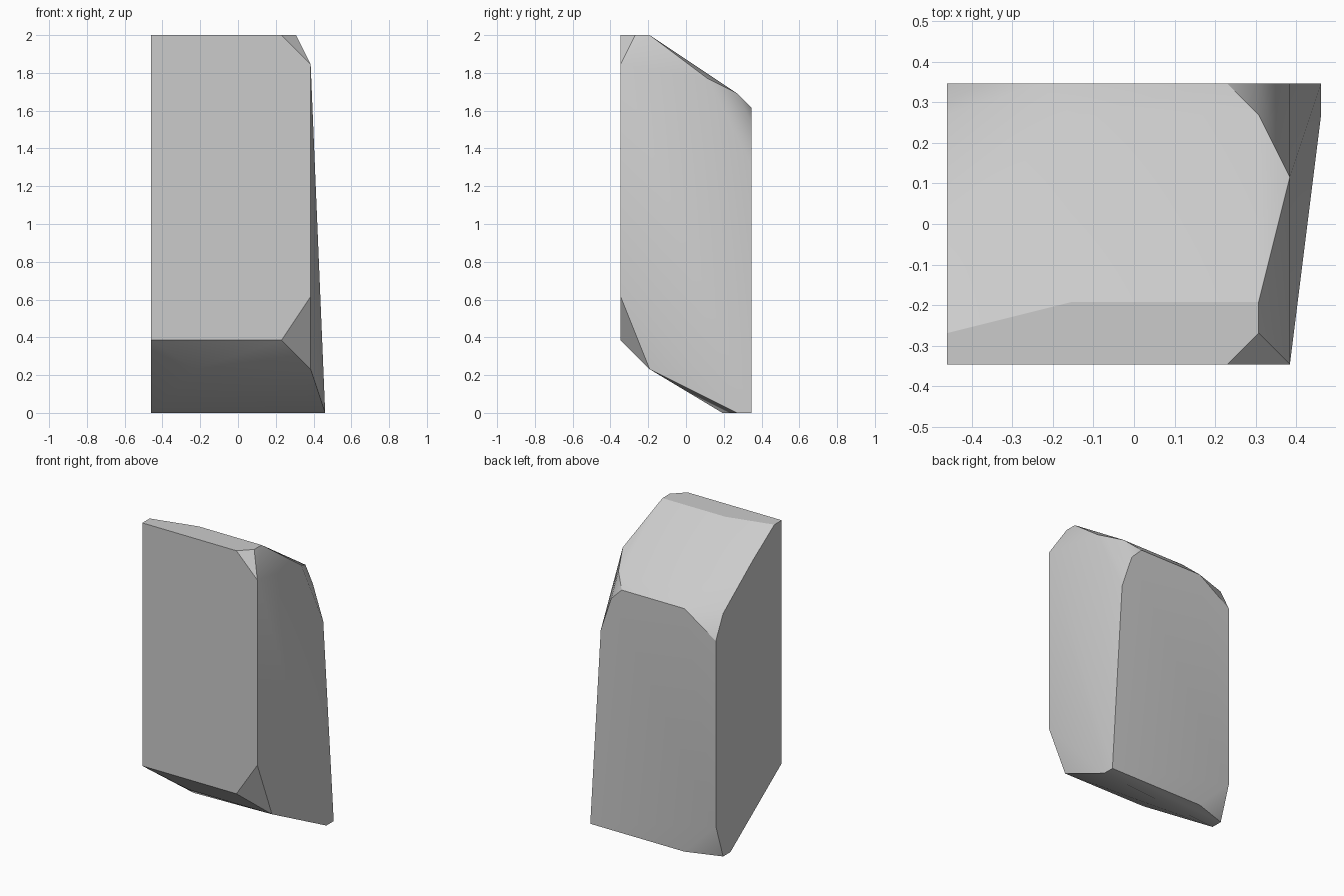
import bpy
import bmesh
import math

cube = bpy.data.objects.get("Cube")
if cube:
    bpy.data.objects.remove(cube)

STEP = 1 / 13  # chisel grid that every corner sits on


def make_material(name, rgb):
    material = bpy.data.materials.new(name)
    material.use_nodes = True
    colour = (*rgb, 1)
    material.diffuse_color = colour
    shader = material.node_tree.nodes["Principled BSDF"]
    shader.inputs["Base Color"].default_value = colour
    shader.inputs["Roughness"].default_value = 0.8
    return material


def make_chiselled_block(name, corners, material):
    """Wrap a convex skin round the corners (grid steps, depth from front)."""
    bm = bmesh.new()
    for across, depth, height in corners:
        bm.verts.new((across * STEP, (depth - 4.5) * STEP, height * STEP))
    hull = bmesh.ops.convex_hull(bm, input=bm.verts[:])
    loose = set(hull["geom_interior"]) | set(hull["geom_unused"])
    bmesh.ops.delete(bm, geom=[v for v in loose if isinstance(v, bmesh.types.BMVert)],
                     context="VERTS")
    # merge the triangles of each flat facet
    bmesh.ops.dissolve_limit(bm, angle_limit=math.radians(0.5),
                             verts=bm.verts[:], edges=bm.edges[:])
    bmesh.ops.recalc_face_normals(bm, faces=bm.faces[:])
    mesh = bpy.data.meshes.new(name)
    bm.to_mesh(mesh)
    bm.free()
    mesh.materials.append(material)
    block = bpy.data.objects.new(name, mesh)
    bpy.context.collection.objects.link(block)
    return block


# outlines of the flat faces
front_face = [(x, 0, z) for x, z in
              [(-6, 5), (3, 5), (5, 8), (5, 24), (3, 26), (-6, 26)]]
back_face = [(x, 9, z) for x, z in
             [(-6, 3), (-3, 0), (6, 0), (5, 17), (4, 20), (3, 21), (-3, 21), (-6, 19)]]
cut_side = [(-6, y, z) for y, z in [(7, 0), (8, 0), (8, 21), (4, 24)]]
top_face = [(x, y, 26) for x, y in [(4, 1), (4, 2), (-2, 2), (-6, 1)]]

# ridge corners between the slopes
upper_ridge = [(5, 6, 23), (4, 8, 22), (-2, 8, 22)]
lower_ridge = [(-3, 2, 3), (5, 2, 3), (6, 8, 0)]

stone = make_material("light_grey_stone", (0.6, 0.6, 0.6))
block = make_chiselled_block(
    "stone_block",
    front_face + back_face + cut_side + top_face + upper_ridge + lower_ridge,
    stone)

# soft shading over shallow facets, crisp main edges
bpy.ops.object.select_all(action="DESELECT")
block.select_set(True)
bpy.context.view_layer.objects.active = block
bpy.ops.object.shade_smooth_by_angle(angle=math.radians(30))
